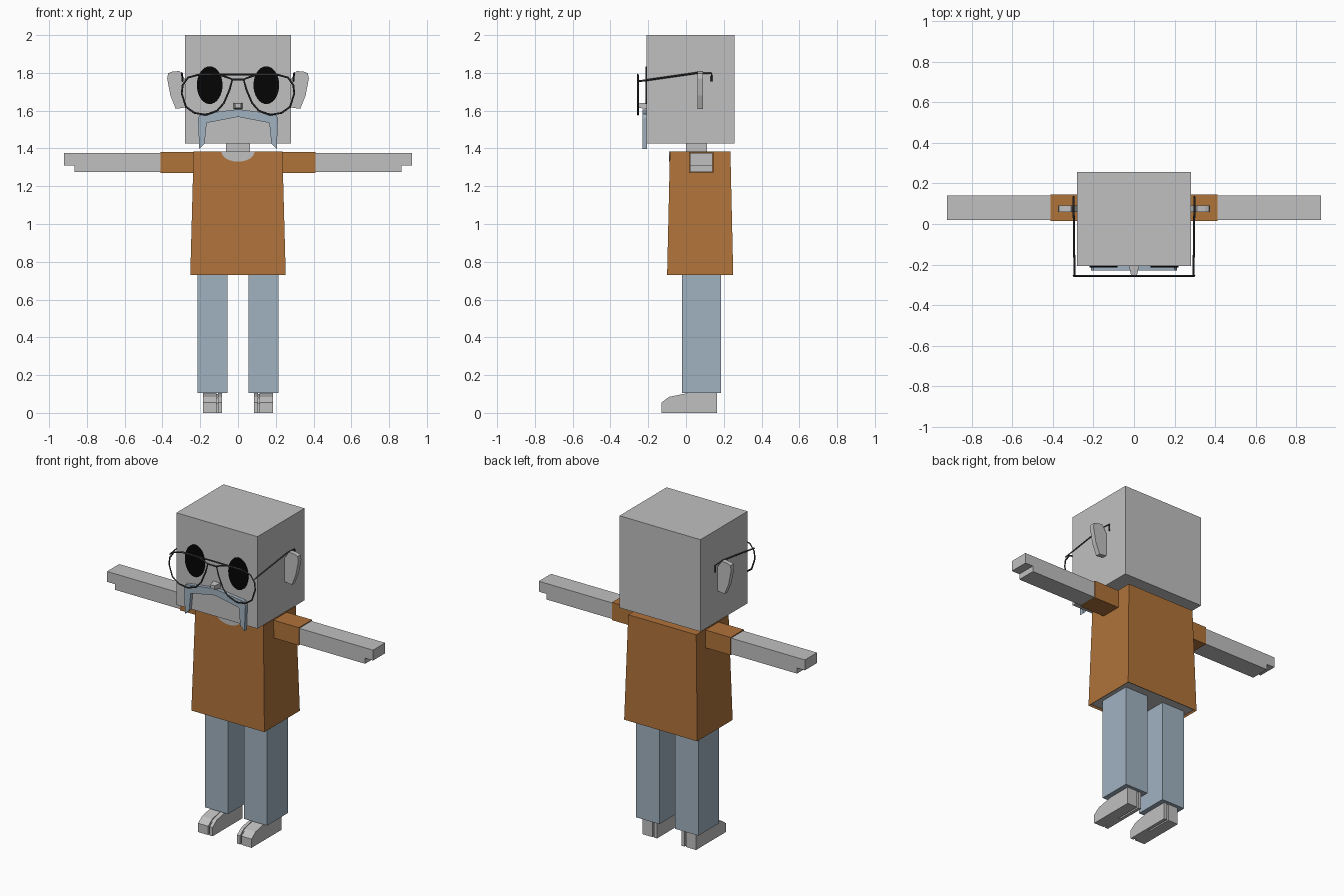
import bpy, bmesh, math
from mathutils import Vector

cube = bpy.data.objects.get("Cube")
if cube:
    bpy.data.objects.remove(cube, do_unlink=True)


def material(name, srgb):
    lin = [((c / 255 + 0.055) / 1.055) ** 2.4 if c > 10 else c / 3295 for c in srgb]
    mat = bpy.data.materials.new(name)
    mat.use_nodes = True
    mat.diffuse_color = (*lin, 1)
    mat.node_tree.nodes["Principled BSDF"].inputs["Base Color"].default_value = (*lin, 1)
    return mat


GREY = material("grey skin", (192, 192, 192))
ORANGE = material("orange shirt", (176, 115, 58))
BLUE = material("pale blue", (161, 178, 193))
BLACK = material("black", (5, 5, 5))
WIRE = material("dark wire", (60, 60, 60))


def finish(name, bm, *mats):
    bmesh.ops.recalc_face_normals(bm, faces=bm.faces)
    mesh = bpy.data.meshes.new(name)
    bm.to_mesh(mesh)
    bm.free()
    for mat in mats:
        mesh.materials.append(mat)
    obj = bpy.data.objects.new(name, mesh)
    bpy.context.collection.objects.link(obj)
    return obj


def box_mesh(x, y, z):
    bm = bmesh.new()
    bmesh.ops.create_cube(bm, size=1)
    for v in bm.verts:
        v.co = [lo + (c + 0.5) * (hi - lo) for c, (lo, hi) in zip(v.co, (x, y, z))]
    return bm


def box(name, x, y, z, mat):
    return finish(name, box_mesh(x, y, z), mat)


def prism(name, points, lo, hi, axis, mat):
    """Extrude a flat outline along x or y."""
    def place(p, d):
        return (d, *p) if axis == "x" else (p[0], d, p[1])
    bm = bmesh.new()
    face = bm.faces.new([bm.verts.new(place(p, lo)) for p in points])
    new = bmesh.ops.extrude_face_region(bm, geom=[face])["geom"]
    shift = Vector((hi - lo, 0, 0) if axis == "x" else (0, hi - lo, 0))
    bmesh.ops.translate(bm, verts=[g for g in new if isinstance(g, bmesh.types.BMVert)], vec=shift)
    return finish(name, bm, mat)


def wire(name, points, closed=False, radius=0.005):
    curve = bpy.data.curves.new(name, "CURVE")
    curve.dimensions = "3D"
    curve.bevel_depth = radius
    curve.bevel_resolution = 0
    curve.use_fill_caps = True
    spline = curve.splines.new("POLY")
    spline.points.add(len(points) - 1)
    for p, co in zip(spline.points, points):
        p.co = (*co, 1)
    spline.use_cyclic_u = closed
    curve.materials.append(WIRE)
    obj = bpy.data.objects.new(name, curve)
    bpy.context.collection.objects.link(obj)


def arc(cx, cz, rx, rz, start, end, n):
    return [(cx + rx * math.cos(start + (end - start) * i / n),
             cz + rz * math.sin(start + (end - start) * i / n)) for i in range(n)]


# Head and neck
box("head", (-0.28, 0.28), (-0.208, 0.257), (1.425, 2.0), GREY)
box("neck", (-0.063, 0.063), (0, 0.11), (1.37, 1.43), GREY)

# Shirt, flared to the hem, with a recessed grey underside
bm = box_mesh((-0.235, 0.235), (-0.085, 0.235), (0.73, 1.385))
for v in bm.verts:
    if v.co.z < 1:
        v.co.x *= 1.075
        v.co.y += math.copysign(0.015, v.co.y)
bm.normal_update()
hem = min(bm.faces, key=lambda f: f.calc_center_median().z)
bmesh.ops.inset_region(bm, faces=[hem], thickness=0.012)
bmesh.ops.translate(bm, verts=hem.verts, vec=(0, 0, 0.01))
hem.material_index = 1
finish("shirt", bm, ORANGE, GREY)

# Scooped neckline on the chest
scoop = arc(0, 1.384, 0.088, 0.054, math.pi, 2 * math.pi, 12) + [(0.088, 1.384)]
prism("neckline", scoop, -0.091, -0.084, "y", GREY)

# Nose, tapering forward
bm = box_mesh((-0.025, 0.025), (-0.252, -0.205), (1.608, 1.642))
for v in bm.verts:
    if v.co.y < -0.23:
        v.co.x *= 0.6
        v.co.z = 1.627 + (v.co.z - 1.625) * 0.7
finish("nose", bm, GREY)

# Moustache with drooping ends
half = [(0.06, 1.6), (0.2, 1.582), (0.212, 1.56), (0.205, 1.397),
        (0.177, 1.425), (0.166, 1.535)]
outline = [(0, 1.607)] + half + [(0, 1.567)] + [(-x, z) for x, z in reversed(half)]
prism("moustache", outline, -0.23, -0.206, "y", BLUE)

FOOT = [(0.165, 0), (0.165, 0.105), (0.01, 0.105), (-0.09, 0.085), (-0.13, 0.055), (-0.13, 0)]
TOE_GAP = [(0, 0), (0, 0.1), (-0.09, 0.08), (-0.112, 0.05), (-0.112, 0)]
EAR = [(0.27, 1.62), (0.29, 1.615), (0.33, 1.61), (0.358, 1.68), (0.375, 1.77),
       (0.37, 1.798), (0.35, 1.806), (0.31, 1.81), (0.27, 1.75)]
ARM = [(0.4, 1.275), (0.865, 1.275), (0.865, 1.31), (0.92, 1.31), (0.92, 1.375), (0.4, 1.375)]
RIM = [(0.03, 1.765), (0.045, 1.71), (0.075, 1.64), (0.11, 1.6), (0.17, 1.578),
       (0.23, 1.588), (0.275, 1.62), (0.298, 1.69), (0.293, 1.735), (0.265, 1.775),
       (0.21, 1.79), (0.1, 1.79), (0.06, 1.778)]

for side, s in (("left", 1), ("right", -1)):
    def flip(points):
        return [(s * p[0], *p[1:]) for p in points]

    def span(a, b):
        return tuple(sorted((s * a, s * b)))

    # Eye and ear
    prism(side + "_eye", arc(s * 0.15, 1.735, 0.068, 0.1, 0, 2 * math.pi, 32),
          -0.214, -0.207, "y", BLACK)
    prism(side + "_ear", flip(EAR), 0.06, 0.09, "y", GREY)

    # Sleeve, arm and stepped hand
    box(side + "_sleeve", span(0.22, 0.41), (0.015, 0.145), (1.27, 1.381), ORANGE)
    prism(side + "_arm", flip(ARM), 0.02, 0.14, "y", GREY)

    # Trouser leg
    box(side + "_leg", span(0.055, 0.215), (-0.02, 0.185), (0.105, 0.745), BLUE)

    # Foot with a slot beside the big toe
    prism(side + "_big_toe", FOOT, s * 0.085, s * 0.105, "x", GREY)
    prism(side + "_toe_gap", TOE_GAP, s * 0.105, s * 0.115, "x", GREY)
    prism(side + "_foot", FOOT, s * 0.115, s * 0.185, "x", GREY)

    # Spectacle rim and temple
    wire(side + "_rim", flip([(x, -0.255, z) for x, z in RIM]), True)
    wire(side + "_temple", flip([(0.293, -0.255, 1.755), (0.297, 0.06, 1.8),
                                 (0.297, 0.135, 1.797), (0.297, 0.135, 1.755)]))

# Spectacle bridge and brow bar
wire("bridge", [(-0.03, -0.255, 1.765), (0.03, -0.255, 1.765)])
wire("brow_bar", [(-0.21, -0.255, 1.792), (0.21, -0.255, 1.792)])
